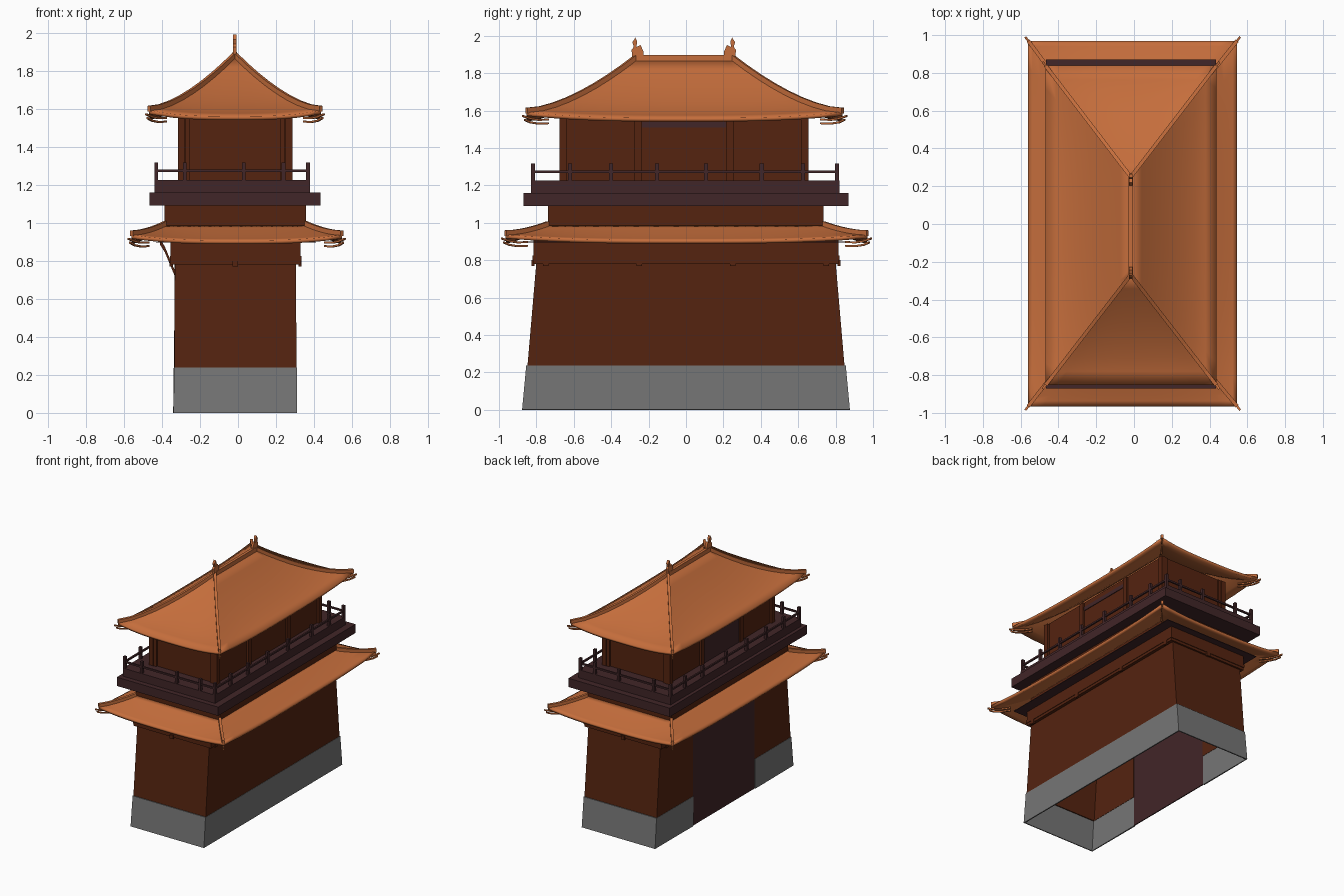
import bpy, bmesh, math
from mathutils import Vector

if "Cube" in bpy.data.objects:
    bpy.data.objects.remove(bpy.data.objects["Cube"])

def mat(name, c):
    m = bpy.data.materials.new(name)
    m.diffuse_color = (*c, 1)
    m.use_nodes = True
    m.node_tree.nodes["Principled BSDF"].inputs["Base Color"].default_value = m.diffuse_color
    return m

ORANGE = mat("roof_orange", (.56, .155, .045))
BROWN = mat("wall_brown", (.09, .017, .005))
PURPLE = mat("dark_plum", (.053, .019, .021))
GREY = mat("stone_grey", (.18, .18, .18))

def make(name, verts, faces, m, smooth=False, solid=0):
    me = bpy.data.meshes.new(name)
    me.from_pydata([tuple(v) for v in verts], [], faces)
    bm = bmesh.new()
    bm.from_mesh(me)
    bmesh.ops.remove_doubles(bm, verts=bm.verts, dist=1e-5)
    bmesh.ops.dissolve_degenerate(bm, edges=bm.edges, dist=1e-5)
    bmesh.ops.recalc_face_normals(bm, faces=bm.faces)
    bm.to_mesh(me)
    bm.free()
    me.materials.append(m)
    ob = bpy.data.objects.new(name, me)
    bpy.context.collection.objects.link(ob)
    if solid:
        s = ob.modifiers.new("thickness", 'SOLIDIFY')
        s.thickness = solid
        s.offset = -1
    if smooth:
        bpy.ops.object.select_all(action='DESELECT')
        ob.select_set(True)
        bpy.context.view_layer.objects.active = ob
        bpy.ops.object.shade_smooth_by_angle(angle=math.radians(25))
    return ob

def box(name, x0, x1, y0, y1, z0, z1, m):
    v = [(x, y, z) for x in (x0, x1) for y in (y0, y1) for z in (z0, z1)]
    return make(name, v, [(0, 1, 3, 2), (4, 6, 7, 5), (0, 4, 5, 1), (2, 3, 7, 6), (0, 2, 6, 4), (1, 5, 7, 3)], m)

def ring(name, x0, x1, y0, y1, z0, z1, w, m):
    """Rectangular frame of four boxes, width w."""
    box(name + "_left", x0, x0 + w, y0, y1, z0, z1, m)
    box(name + "_right", x1 - w, x1, y0, y1, z0, z1, m)
    box(name + "_front", x0 + w, x1 - w, y0, y0 + w, z0, z1, m)
    box(name + "_back", x0 + w, x1 - w, y1 - w, y1, z0, z1, m)

def bar(name, pts, w, h, m):
    """Rectangular section swept along a path; w is sideways, h is vertical."""
    pts = [Vector(p) for p in pts]
    d = pts[-1] - pts[0]
    side = Vector((-d.y, d.x, 0)).normalized() * w / 2
    up = Vector((0, 0, h / 2))
    v, f = [], []
    for p in pts:
        v += [p - side - up, p + side - up, p + side + up, p - side + up]
    for i in range(len(pts) - 1):
        a = 4 * i
        f += [(a + k, a + (k + 1) % 4, a + 4 + (k + 1) % 4, a + 4 + k) for k in range(4)]
    n = len(v)
    f += [(3, 2, 1, 0), (n - 4, n - 3, n - 2, n - 1)]
    return make(name, v, f, m)

def gate_wall(name, low, high, z0, z1, m, gap=.39):
    """Hollow battered wall, open on the left for the gateway."""
    def path(r, z):
        x0, x1, y = r
        return [(x0, -gap, z), (x0, -y, z), (x1, -y, z), (x1, y, z), (x0, y, z), (x0, gap, z)]
    v = path(low, z0) + path(high, z1)
    ob = make(name, v, [(i, i + 1, i + 7, i + 6) for i in range(5)], m)
    s = ob.modifiers.new("thickness", 'SOLIDIFY')
    s.thickness = .012
    s.offset = 0
    return ob

def roof(name, o, i, z0, z1, power, lift, nu=14, nt=8):
    """Hipped sweeping roof between outer and inner rectangles (x0, x1, y0, y1)."""
    def corners(r):
        x0, x1, y0, y1 = r
        return [Vector(c) for c in ((x0, y0), (x1, y0), (x1, y1), (x0, y1))]
    oc, ic = corners(o), corners(i)

    def point(k, u, t):
        p = oc[k].lerp(oc[(k + 1) % 4], u).lerp(ic[k].lerp(ic[(k + 1) % 4], u), t)
        z = z0 + (z1 - z0) * t ** power + lift * abs(2 * u - 1) ** 3 * (1 - t) ** 2
        return Vector((p.x, p.y, z))
    v, f = [], []
    for k in range(4):
        b = len(v)
        v += [point(k, a / nu, t / nt) for t in range(nt + 1) for a in range(nu + 1)]
        for t in range(nt):
            for a in range(nu):
                q = b + t * (nu + 1) + a
                f.append((q, q + 1, q + nu + 2, q + nu + 1))
    ob = make(name, v, f, ORANGE, True)
    up = sum(p.normal.z for p in ob.data.polygons) > 0
    s = ob.modifiers.new("thickness", 'SOLIDIFY')
    s.thickness = .02
    s.offset = -1 if up else 1
    # hip ridges and the upturned horns under the corners
    for k in range(4):
        path = [point(k, 0, t / nt) + Vector((0, 0, .008)) for t in range(nt + 1)]
        bar(name + "_hip_ridge", path, .02, .03, ORANGE)
        c = point(k, 0, 0)
        sx, sy = (1 if c.x > 0 else -1), (1 if c.y > 0 else -1)
        for j, drop in enumerate((.025, .045)):
            horn = [c + Vector((sx * a, sy * a * 1.3, b - drop))
                    for a, b in ((-.09, -.015), (-.05, -.017), (-.015, -.01), (.016 - .008 * j, .004))]
            bar(name + "_horn", horn, .012, .01, ORANGE)

# stone base, battered wall and gateway on the left side
gate_wall("stone_base", (-.335, .307, .872), (-.332, .305, .85), 0, .237, GREY)
gate_wall("lower_wall", (-.33, .303, .843), (-.328, .301, .795), .237, .80, BROWN)
box("gate_door", -.334, -.326, -.39, .39, 0, .80, PURPLE)

# overhanging beam band with small blocks and gateway struts
box("beam_band", -.355, .33, -.815, .815, .78, .91, BROWN)
ring("beam_moulding", -.358, .334, -.82, .82, .80, .825, .02, BROWN)
for y in (-.75, -.25, .25, .75):
    for x in (-.352, .325):
        box("beam_block", x - .008, x + .01, y - .015, y + .015, .77, .80, BROWN)
for y in (-.818, .818):
    box("beam_block_end", -.03, .0, y - .008, y + .008, .77, .80, BROWN)
for y in (-.38, .38):
    bar("gate_strut", [(-.335, y, .74), (-.36, y, .80), (-.385, y, .86), (-.41, y, .90)], .025, .03, BROWN)
ring("soffit", -.43, .41, -.87, .87, .895, .90, .09, PURPLE)

# lower skirt roof and the neck above it
roof("lower_roof", (-.56, .546, -.965, .97), (-.385, .357, -.74, .735), .907, .985, 1.1, .03)
box("neck_wall", -.387, .357, -.738, .735, .90, 1.09, BROWN)

# balcony: platform, kerb, posts and rail
box("balcony_platform", -.465, .433, -.87, .87, 1.09, 1.16, PURPLE)
box("balcony_kerb", -.438, .378, -.83, .82, 1.16, 1.225, PURPLE)
PX, PY = (-.43, -.28, .03, .24, .368), (-.818, -.62, -.40, -.155, .107, .405, .625, .808)
for ix, x in enumerate(PX):
    for iy, y in enumerate(PY):
        if ix in (0, len(PX) - 1) or iy in (0, len(PY) - 1):
            box("rail_post", x - .01, x + .01, y - .011, y + .011, 1.22, 1.318, PURPLE)
ring("balcony_rail", -.437, .375, -.825, .815, 1.267, 1.28, .013, PURPLE)

# upper storey with columns and doors
box("upper_wall", -.30, .27, -.66, .64, 1.22, 1.58, BROWN)
for x in (-.298, .268):
    for y in (-.655, -.255, .235, .635):
        box("column", x - .018, x + .018, y - .02, y + .02, 1.22, 1.575, BROWN)
for y in (-.66, .64):
    for x in (-.265, .235):
        box("end_column", x - .012, x + .012, y - .012, y + .012, 1.22, 1.575, BROWN)
box("upper_door", -.307, -.299, -.24, .22, 1.22, 1.54, PURPLE)
box("door_lintel", .269, .275, -.24, .22, 1.51, 1.54, PURPLE)

# upper roof, main ridge and finials
roof("upper_roof", (-.468, .436, -.853, .838), (-.0175, -.0165, -.27, .25), 1.56, 1.875, 1.45, .032)
box("main_ridge", -.028, -.006, -.275, .258, 1.86, 1.898, ORANGE)
PROFILE = [(-.03, 1.87), (.03, 1.87), (.034, 1.925), (.022, 1.94), (.03, 1.965),
           (.014, 1.99), (.004, 1.97), (.008, 1.94), (-.014, 1.95), (-.03, 1.915)]
for s in (-1, 1):
    n = len(PROFILE)
    v = [(x, -.012 + s * (.245 + a), z) for x in (-.026, -.008) for a, z in PROFILE]
    f = [tuple(range(n)), tuple(range(2 * n - 1, n - 1, -1))]
    f += [(i, (i + 1) % n, n + (i + 1) % n, n + i) for i in range(n)]
    make("ridge_finial", v, f, ORANGE)
